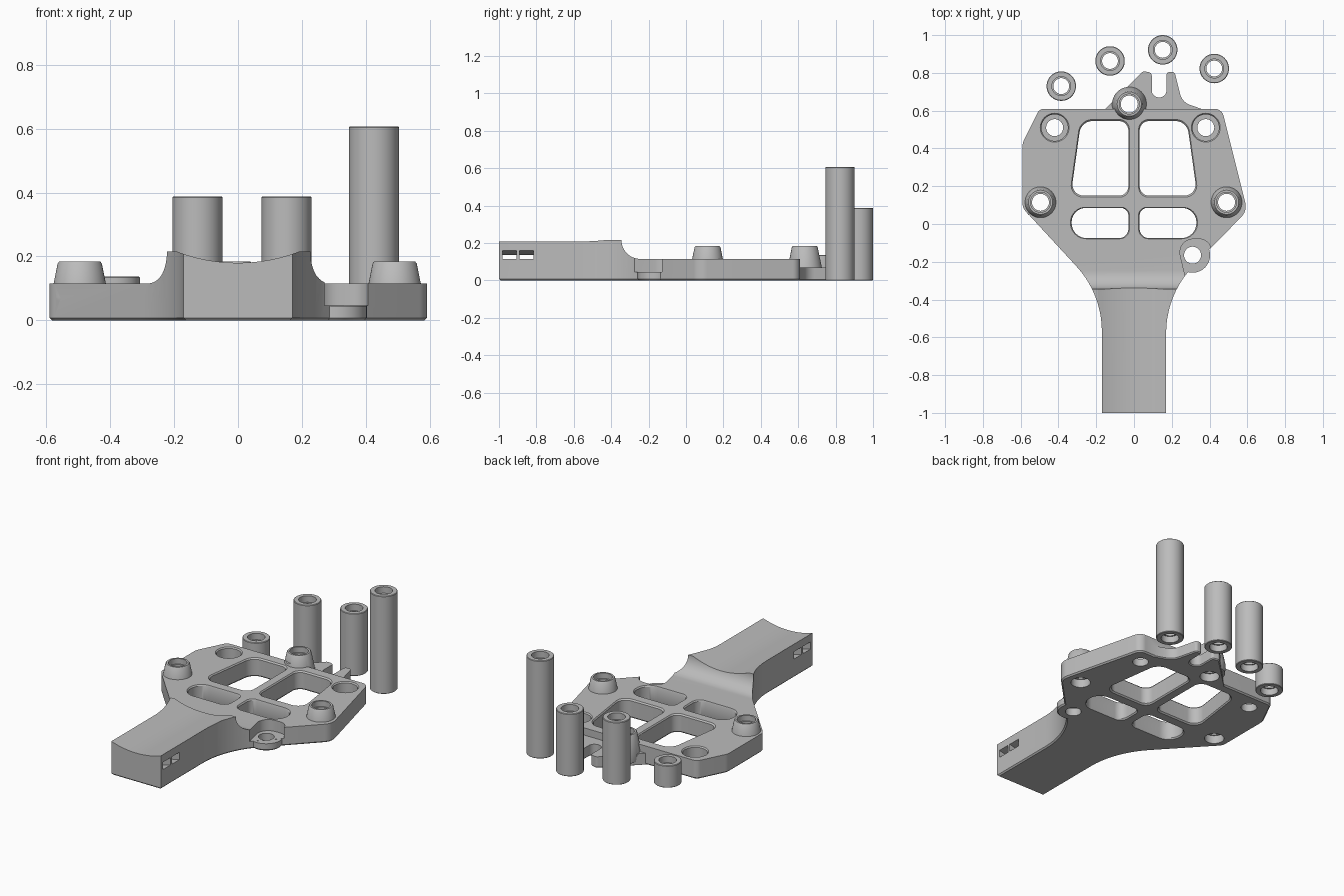
import bpy, bmesh, math
from mathutils import Vector

cube = bpy.data.objects.get("Cube")
if cube:
    bpy.data.objects.remove(cube)

grey = bpy.data.materials.new("plain grey")
grey.use_nodes = True
grey.diffuse_color = (0.5, 0.5, 0.5, 1)
grey.node_tree.nodes["Principled BSDF"].inputs["Base Color"].default_value = (0.5, 0.5, 0.5, 1)


def rounded(corners, steps=10):
    """Polygon with a fillet radius at each corner (x, y, r)."""
    out = []
    for i, (x, y, r) in enumerate(corners):
        p = Vector((x, y))
        a, b = Vector(corners[i - 1][:2]), Vector(corners[(i + 1) % len(corners)][:2])
        if r == 0:
            out.append(p)
            continue
        u, v = (a - p).normalized(), (b - p).normalized()
        half = u.angle(v) / 2
        t = r / math.tan(half)
        c = p + (u + v).normalized() * r / math.sin(half)
        d0, d1 = p + u * t - c, p + v * t - c
        a0 = math.atan2(d0.y, d0.x)
        sweep = math.atan2(d0.x * d1.y - d0.y * d1.x, d0.dot(d1))
        for k in range(steps + 1):
            ang = a0 + sweep * k / steps
            out.append(c + r * Vector((math.cos(ang), math.sin(ang))))
    return out


def circle(n=48):
    return [Vector((math.cos(k * math.tau / n), math.sin(k * math.tau / n))) for k in range(n)]


def loft(name, pts, levels, axis="z", centre=None, chamfer=0):
    """Stack copies of a 2D outline at (height, scale) levels along an axis."""
    mid = sum(pts, Vector((0, 0))) / len(pts)
    move = Vector(centre) if centre else mid
    bm = bmesh.new()
    rings = []
    for h, s in levels:
        ring = []
        for p in pts:
            q = (p - mid) * s + move
            co = {"z": (q.x, q.y, h), "x": (h, q.x, q.y), "y": (q.x, h, q.y)}[axis]
            ring.append(bm.verts.new(co))
        rings.append(ring)
    for lo, hi in zip(rings, rings[1:]):
        for i in range(len(pts)):
            bm.faces.new((lo[i - 1], lo[i], hi[i], hi[i - 1]))
    bottom = bm.faces.new(rings[0])
    bm.faces.new(rings[-1])
    bmesh.ops.recalc_face_normals(bm, faces=bm.faces)
    if chamfer:
        bmesh.ops.bevel(bm, geom=list(bottom.edges), offset=chamfer, segments=1,
                        affect="EDGES", clamp_overlap=True)
    me = bpy.data.meshes.new(name)
    bm.to_mesh(me)
    bm.free()
    me.materials.append(grey)
    ob = bpy.data.objects.new(name, me)
    bpy.context.collection.objects.link(ob)
    return ob


def combine(target, other, how="DIFFERENCE"):
    mod = target.modifiers.new("join", "BOOLEAN")
    mod.object, mod.operation, mod.solver = other, how, "EXACT"
    bpy.context.view_layer.objects.active = target
    bpy.ops.object.modifier_apply(modifier=mod.name)
    bpy.data.objects.remove(other)


def smooth(ob):
    bpy.ops.object.select_all(action="DESELECT")
    ob.select_set(True)
    bpy.context.view_layer.objects.active = ob
    bpy.ops.object.shade_smooth_by_angle(angle=math.radians(30))


# Plate and handle share one outline
outline = rounded([(-0.17, -1, 0), (0.17, -1, 0), (0.17, -0.37, 0.51), (0.6, 0.07, 0.08),
                   (0.465, 0.61, 0.05), (-0.5, 0.61, 0.04), (-0.59, 0.43, 0.08),
                   (-0.59, 0.085, 0.06), (-0.17, -0.37, 0.51)])
frame = loft("frame", outline, [(0, 1), (0.3, 1)], chamfer=0.008)

# Step from the high handle down to the plate
step = rounded([(-1.2, 0.212, 0), (-0.345, 0.216, 0), (-0.345, 0.115, 0.1),
                (1, 0.115, 0), (1, 0.5, 0), (-1.2, 0.5, 0)], 14)
combine(frame, loft("step_cutter", step, [(-1, 1), (1, 1)], "x"))

# Hollow along the top of the handle
SADDLE = 0.715
combine(frame, loft("saddle_cutter", circle(160), [(-1.2, 0.535), (-0.2, 0.535)], "y", (0, SADDLE)))


# Two curved strap slots through the handle, following the hollow
def arc(r, flip):
    return [Vector((r * math.sin(a), SADDLE - r * math.cos(a)))
            for a in (flip * (k / 12 - 0.5) * 0.9 for k in range(13))]


for y in (-0.98, -0.89):
    combine(frame, loft("strap_cutter", arc(0.58, 1) + arc(0.624, -1), [(y, 1), (y + 0.075, 1)], "y"))

# Thin forked tab at the back
tab = rounded([(-0.2, 0.56, 0), (-0.15, 0.61, 0.08), (0.05, 0.81, 0.02), (0.094, 0.8, 0.018),
               (0.094, 0.67, 0.038), (0.172, 0.67, 0.038), (0.172, 0.805, 0.018),
               (0.215, 0.805, 0.018), (0.255, 0.645, 0.08), (0.37, 0.605, 0), (0.37, 0.56, 0)])
combine(frame, loft("tab", tab, [(0, 1), (0.07, 1)], chamfer=0.006), "UNION")

# Low ear with an open pocket
EAR = (0.31, -0.165)
combine(frame, loft("ear", circle(), [(0, 0.085), (0.008, 0.093), (0.045, 0.093)], centre=EAR), "UNION")
pocket = rounded([(0.225, -0.08, 0.07), (0.395, -0.08, 0.06), (0.47, -0.4, 0), (0.3, -0.4, 0)])
combine(frame, loft("pocket_cutter", pocket, [(0.046, 1), (0.3, 1)]))

# Tapered bosses with through holes
for spot in ((-0.495, 0.115), (0.49, 0.115), (-0.025, 0.635)):
    combine(frame, loft("boss", circle(), [(0.02, 0.087), (0.07, 0.091), (0.178, 0.069), (0.184, 0.064)],
                        centre=spot), "UNION")
    combine(frame, loft("boss_hole", circle(), [(-0.05, 0.055), (0.05, 0.055), (0.05, 0.045),
                                                (0.15, 0.045), (0.15, 0.053), (0.3, 0.053)], centre=spot))

# Counterbored holes
for spot in ((-0.42, 0.51), (0.38, 0.51)):
    combine(frame, loft("counterbore", circle(), [(-0.05, 0.045), (0.046, 0.045), (0.046, 0.07),
                                                  (0.108, 0.07), (0.13, 0.09)], centre=spot))
combine(frame, loft("ear_hole", circle(), [(-0.05, 0.045), (0.1, 0.045)], centre=EAR))

# Two pairs of windows with chamfered rims
for side in (-1, 1):
    upper = [(0.03, 0.15, 0.05), (0.335, 0.15, 0.06), (0.28, 0.545, 0.07), (0.03, 0.545, 0.05)]
    lower = [(0.03, -0.075, 0.05), (0.33, -0.075, 0.08), (0.33, 0.085, 0.075), (0.03, 0.085, 0.04)]
    for shape in (upper, lower):
        pts = rounded([(side * x, y, r) for x, y, r in shape])
        combine(frame, loft("window", pts, [(-0.02, 1.14), (0.008, 1), (0.107, 1), (0.135, 1.14)]))

smooth(frame)

# Loose tubes standing behind the frame
for name, spot, h in (("short_tube", (-0.385, 0.73), 0.137), ("middle_tube_right", (-0.127, 0.863), 0.388),
                      ("middle_tube_left", (0.152, 0.922), 0.388), ("tall_tube", (0.425, 0.823), 0.607)):
    tube = loft(name, circle(), [(0, 0.075), (0.003, 0.078), (h - 0.003, 0.078), (h, 0.075)], centre=spot)
    combine(tube, loft("bore", circle(), [(-0.1, 0.05), (0.04, 0.05), (0.04, 0.042), (h - 0.04, 0.042),
                                          (h - 0.04, 0.05), (h + 0.1, 0.05)], centre=spot))
    smooth(tube)
